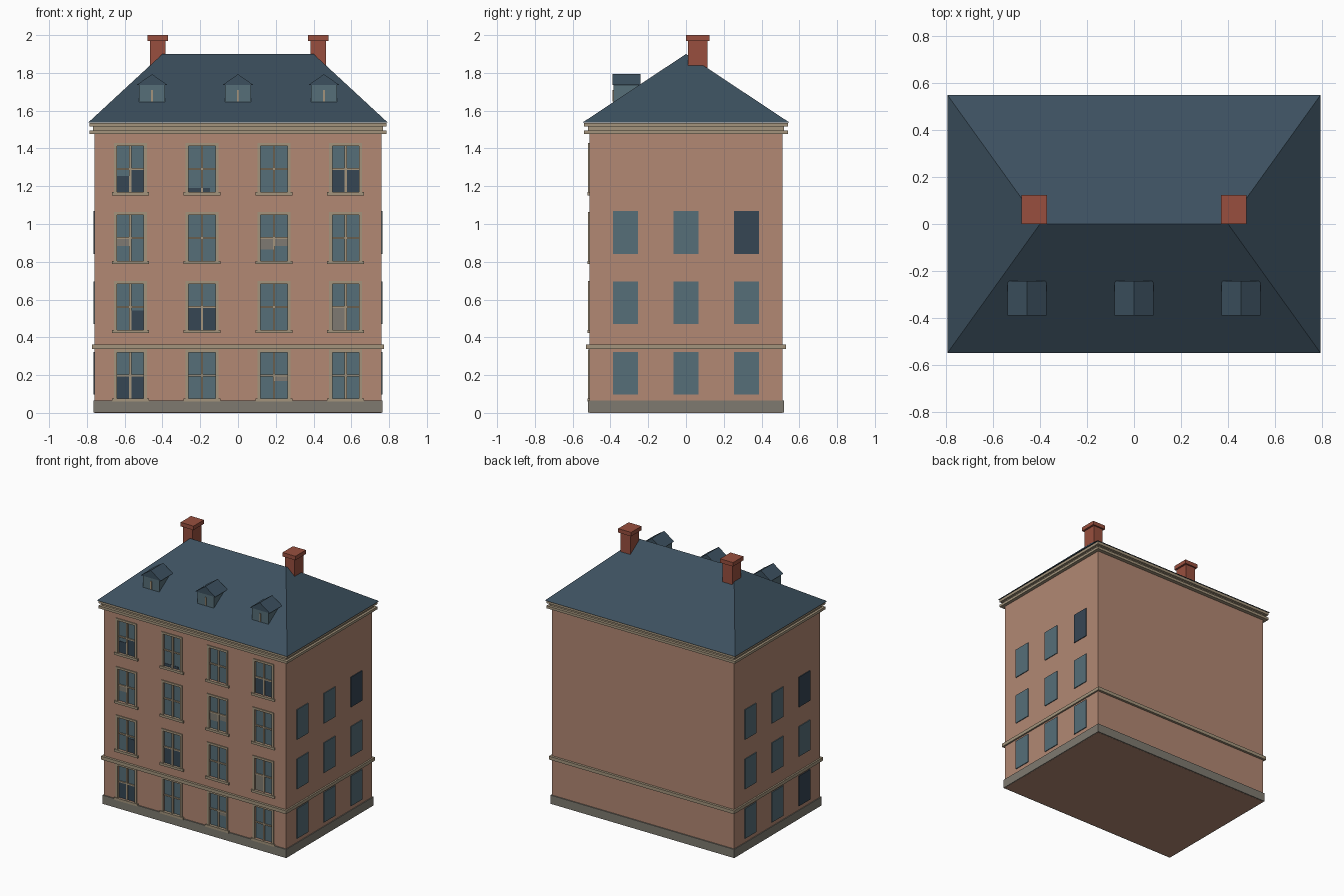
import bpy, bmesh

if "Cube" in bpy.data.objects:
    bpy.data.objects.remove(bpy.data.objects["Cube"])


def material(name, r, g, b):
    lin = lambda c: ((c / 255 + 0.055) / 1.055) ** 2.4
    m = bpy.data.materials.new(name)
    m.diffuse_color = (lin(r), lin(g), lin(b), 1)
    m.use_nodes = True
    m.node_tree.nodes["Principled BSDF"].inputs["Base Color"].default_value = m.diffuse_color
    return m


WALL = material("pink brick", 178, 136, 115)
TRIM = material("sandstone trim", 163, 148, 124)
STONE = material("grey plinth stone", 126, 122, 112)
ROOF = material("blue slate", 60, 80, 95)
GLASS = material("blue grey glass", 86, 110, 120)
DARK = material("dark glass", 54, 70, 84)
BLIND = material("grey blind", 126, 122, 114)
BRICK = material("red brick", 152, 79, 62)


def add_box(bm, x0, x1, y0, y1, z0, z1):
    v = [bm.verts.new((x, y, z)) for x in (x0, x1) for y in (y0, y1) for z in (z0, z1)]
    for f in ((0, 1, 3, 2), (4, 6, 7, 5), (0, 4, 5, 1), (2, 3, 7, 6), (0, 2, 6, 4), (1, 5, 7, 3)):
        bm.faces.new([v[i] for i in f])


def finish(name, bm, mat):
    bmesh.ops.recalc_face_normals(bm, faces=bm.faces)
    me = bpy.data.meshes.new(name)
    bm.to_mesh(me)
    bm.free()
    if mat:
        me.materials.append(mat)
    ob = bpy.data.objects.new(name, me)
    bpy.context.collection.objects.link(ob)
    return ob


def boxes(name, mat, *dims):
    bm = bmesh.new()
    for d in dims:
        add_box(bm, *d)
    return finish(name, bm, mat)


def slab(name, mat, hx, hy, z0, z1):
    return boxes(name, mat, (-hx, hx, -hy, hy, z0, z1))


# Main block and horizontal mouldings
WX, WY = 0.76, 0.512
walls = slab("walls", WALL, WX, WY, 0, 1.53)
slab("plinth", STONE, 0.766, 0.52, 0.001, 0.066)
slab("string_course", TRIM, 0.772, 0.53, 0.337, 0.362)
slab("cornice_lower", TRIM, 0.785, 0.54, 1.477, 1.496)
slab("cornice_neck", TRIM, 0.768, 0.52, 1.496, 1.516)
slab("cornice_upper", TRIM, 0.785, 0.54, 1.516, 1.536)

# Front windows: opening, recessed glass, surround, sill and glazing bars
COLS = (-0.57, -0.19, 0.19, 0.57)
ROWS = (0.077, 0.44, 0.805, 1.17)
HW, H = 0.071, 0.243
F = -WY
cuts = []
for r, z in enumerate(ROWS):
    for c, x in enumerate(COLS):
        tag = f"{r + 1}_{c + 1}"
        l, rt, t = x - HW, x + HW, z + H
        cuts.append((l, rt, F - 0.05, F + 0.02, z, t))
        boxes("window_glass_" + tag, GLASS, (l, rt, F + 0.012, F + 0.022, z, t))
        boxes("window_surround_" + tag, TRIM,
              (l - 0.016, l, F - 0.006, F + 0.015, z, t),
              (rt, rt + 0.016, F - 0.006, F + 0.015, z, t),
              (l - 0.016, rt + 0.016, F - 0.006, F + 0.015, t, t + 0.016))
        boxes("window_sill_" + tag, TRIM,
              (x - 0.098, x + 0.098, F - 0.01, F + 0.015, z - 0.018, z))
        boxes("window_bars_" + tag, TRIM,
              (x - 0.006, x + 0.006, F + 0.003, F + 0.013, z, t),
              (l, rt, F + 0.004, F + 0.013, z + H / 2 - 0.005, z + H / 2 + 0.005))

cutter = boxes("window_cutter", None, *cuts)
cutter.hide_render = True
cutter.hide_viewport = True
mod = walls.modifiers.new("openings", "BOOLEAN")
mod.operation, mod.solver, mod.object = "DIFFERENCE", "EXACT", cutter

# Dark panes and drawn blinds: row, column, then fractions of the opening
PANES = ((3, 0, 0, 1, 0, .35, DARK), (3, 0, .5, 1, .35, .48, DARK), (3, 3, 0, 1, 0, .48, DARK),
         (3, 1, 0, .8, 0, .08, DARK), (1, 0, .5, 1, 0, .42, DARK), (1, 1, 0, 1, 0, .48, DARK),
         (0, 0, 0, 1, 0, .48, DARK), (2, 0, 0, .5, .32, .48, BLIND), (2, 2, 0, .5, .25, .48, BLIND),
         (2, 2, .5, 1, .32, .48, BLIND), (1, 3, 0, .5, 0, .48, BLIND), (0, 2, .5, 1, .38, .48, BLIND))
for r, c, a, b, d, e, mat in PANES:
    x, z = COLS[c] - HW, ROWS[r]
    boxes("window_pane", mat,
          (x + a * 2 * HW, x + b * 2 * HW, F + 0.009, F + 0.013, z + d * H, z + e * H))

# Side windows: plain plates on both end walls
for side in (-1, 1):
    for r, z in enumerate((0.097, 0.47, 0.842)):
        for y in (-0.32, 0, 0.32):
            dark = (side > 0 and y > 0 and r == 2) or (side < 0 and y < 0 and r != 1)
            xs = sorted((side * (WX - 0.003), side * (WX + 0.006)))
            boxes("side_window", DARK if dark else GLASS,
                  (xs[0], xs[1], y - 0.067, y + 0.067, z, z + 0.226))

# Hipped roof
bm = bmesh.new()
RX, RY = 0.793, 0.548
low = [bm.verts.new((sx * RX, sy * RY, 1.537)) for sx, sy in ((-1, -1), (1, -1), (1, 1), (-1, 1))]
a, b = bm.verts.new((-0.4, 0, 1.9)), bm.verts.new((0.4, 0, 1.9))
for f in ((low[0], low[1], b, a), (low[2], low[3], a, b), (low[1], low[2], b),
          (low[3], low[0], a), low[::-1]):
    bm.faces.new(f)
finish("hipped_roof", bm, ROOF)

# Dormers on the front slope
for i, x in enumerate((-0.455, 0, 0.455)):
    boxes(f"dormer_body_{i}", GLASS, (x - 0.068, x + 0.068, -0.384, -0.25, 1.645, 1.738))
    boxes(f"dormer_mullion_{i}", TRIM, (x - 0.005, x + 0.005, -0.388, -0.38, 1.648, 1.71))
    bm = bmesh.new()
    ends = [[bm.verts.new((x + dx, y, z)) for dx, z in ((-0.083, 1.735), (0.083, 1.735), (0, 1.793))]
            for y in (-0.39, -0.242)]
    bm.faces.new(ends[0])
    bm.faces.new(ends[1])
    for k in range(3):
        n = (k + 1) % 3
        bm.faces.new((ends[0][k], ends[0][n], ends[1][n], ends[1][k]))
    finish(f"dormer_roof_{i}", bm, ROOF)

# Chimneys behind the ridge ends
for name, x in (("left", -0.425), ("right", 0.425)):
    boxes(name + "_chimney_stack", BRICK, (x - 0.04, x + 0.04, 0.01, 0.113, 1.75, 1.97))
    boxes(name + "_chimney_cap", BRICK, (x - 0.054, x + 0.054, 0, 0.124, 1.97, 2.0))
